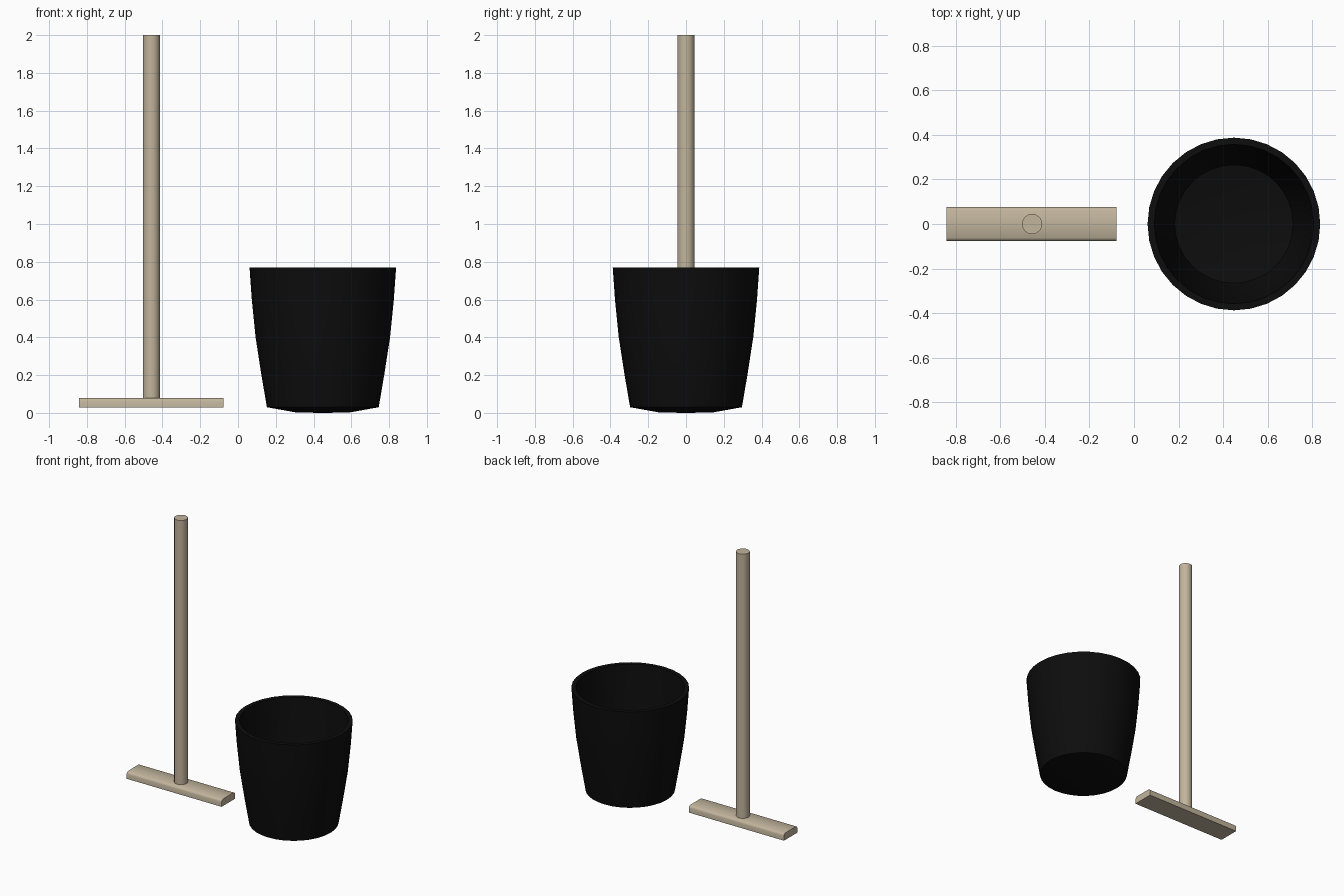
import bpy, bmesh, math

if "Cube" in bpy.data.objects:
    bpy.data.objects.remove(bpy.data.objects["Cube"])


def material(name, rgb):
    m = bpy.data.materials.new(name)
    m.diffuse_color = (*rgb, 1)
    m.use_nodes = True
    m.node_tree.nodes["Principled BSDF"].inputs["Base Color"].default_value = m.diffuse_color
    return m


wood = material("pale_wood", (0.54, 0.46, 0.335))
black = material("black_plastic", (0.004, 0.004, 0.004))


def finish(name, bm, mat, angle):
    bmesh.ops.recalc_face_normals(bm, faces=bm.faces)
    mesh = bpy.data.meshes.new(name)
    bm.to_mesh(mesh)
    bm.free()
    obj = bpy.data.objects.new(name, mesh)
    bpy.context.collection.objects.link(obj)
    mesh.materials.append(mat)
    bpy.ops.object.select_all(action='DESELECT')
    obj.select_set(True)
    bpy.context.view_layer.objects.active = obj
    bpy.ops.object.shade_smooth_by_angle(angle=math.radians(angle))
    return obj


def lathe(name, profile, centre_x, sides, mat, angle=30):
    """Closed solid turned from (radius, z) points, starting and ending on the axis."""
    bm = bmesh.new()
    rings = []
    for r, z in profile:
        if r == 0:
            rings.append([bm.verts.new((centre_x, 0, z))] * sides)
        else:
            rings.append([bm.verts.new((centre_x + r * math.cos(math.tau * i / sides),
                                        r * math.sin(math.tau * i / sides), z))
                          for i in range(sides)])
    for a, b in zip(rings, rings[1:]):
        for i in range(sides):
            j = (i + 1) % sides
            bm.faces.new(list(dict.fromkeys((a[i], a[j], b[j], b[i]))))
    return finish(name, bm, mat, angle)


# Broom handle
lathe("broom_handle", [(0, 0.07), (0.045, 0.07), (0.045, 2.0), (0, 2.0)],
      -0.458, 32, wood)

# Broom head: flat underside, rounded long top edges
bm = bmesh.new()
half = [(0.077, 0.028), (0.077, 0.062), (0.073, 0.072), (0.062, 0.079)]
section = half + [(-y, z) for y, z in reversed(half)]
ends = [[bm.verts.new((x, y, z)) for y, z in section] for x in (-0.842, -0.078)]
for ring in ends:
    bm.faces.new(ring)
for i in range(len(section)):
    j = (i + 1) % len(section)
    bm.faces.new((ends[0][i], ends[0][j], ends[1][j], ends[1][i]))
finish("broom_head", bm, wood, 45)

# Open bucket: slightly domed base, bulging tapered wall, inner wall and floor
lathe("bucket", [(0, 0.0), (0.14, 0.002), (0.296, 0.03),
                 (0.325, 0.2), (0.356, 0.4), (0.376, 0.6), (0.388, 0.77),
                 (0.358, 0.77), (0.346, 0.6), (0.326, 0.4), (0.295, 0.2),
                 (0.266, 0.058), (0.14, 0.032), (0, 0.03)],
      0.449, 32, black)
